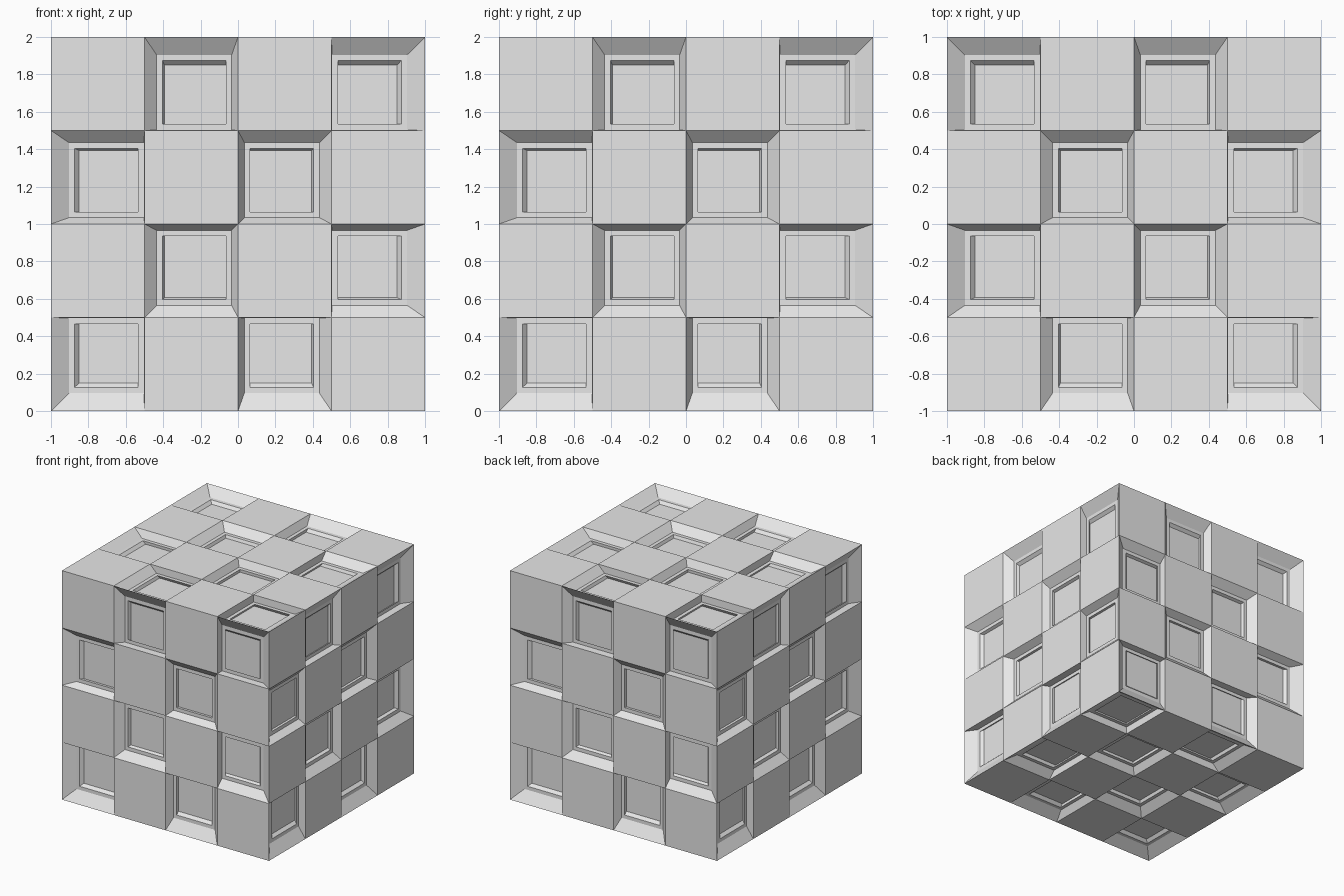
import bpy, bmesh
from mathutils import Vector

if "Cube" in bpy.data.objects:
    bpy.data.objects.remove(bpy.data.objects["Cube"])

CELL = 0.5      # four cells along each side
DEEP = 0.938    # frame plane, scaled toward the cube centre
PIT = 0.913     # pit floor plane, scaled toward the cube centre
RIM = 0.036     # narrowing of the sloped walls
FRAME = 0.033   # width of the flat frame around each pit

grey = bpy.data.materials.new("light grey")
grey.diffuse_color = (0.8, 0.8, 0.8, 1)
grey.use_nodes = True
grey.node_tree.nodes["Principled BSDF"].inputs["Base Color"].default_value = grey.diffuse_color

bm = bmesh.new()


def ring(axis, sign, i, j, inset, scale):
    """Four corners of one cell, inset and pulled toward the cube centre."""
    lo, hi = inset, CELL - inset
    verts = []
    for u, v in ((lo, lo), (hi, lo), (hi, hi), (lo, hi)):
        p = Vector((0, 0, 0))
        p[axis] = sign
        p[(axis + 1) % 3] = -1 + i * CELL + u
        p[(axis + 2) % 3] = -1 + j * CELL + v
        verts.append(bm.verts.new(p * scale + Vector((0, 0, 1))))
    return verts if sign > 0 else verts[::-1]


def bridge(a, b):
    for k in range(4):
        n = (k + 1) % 4
        bm.faces.new((a[k], a[n], b[n], b[k]))


# Checkered flush and recessed cells on all six sides
for axis in range(3):
    for sign in (-1, 1):
        layer = 3 if sign > 0 else 0
        for i in range(4):
            for j in range(4):
                outer = ring(axis, sign, i, j, 0, 1)
                odd = (i + j + layer) % 2 == 1
                if odd != (axis == 0):
                    bm.faces.new(outer)
                    continue
                # sloped wall, flat frame, then a shallow pit
                frame = ring(axis, sign, i, j, RIM, DEEP)
                lip = ring(axis, sign, i, j, RIM + FRAME, DEEP)
                floor = ring(axis, sign, i, j, RIM + FRAME, PIT)
                bridge(outer, frame)
                bridge(frame, lip)
                bridge(lip, floor)
                bm.faces.new(floor)

bmesh.ops.remove_doubles(bm, verts=bm.verts, dist=0.0005)

mesh = bpy.data.meshes.new("panelled_cube")
bm.to_mesh(mesh)
bm.free()
mesh.materials.append(grey)
cube = bpy.data.objects.new("panelled_cube", mesh)
bpy.context.collection.objects.link(cube)
